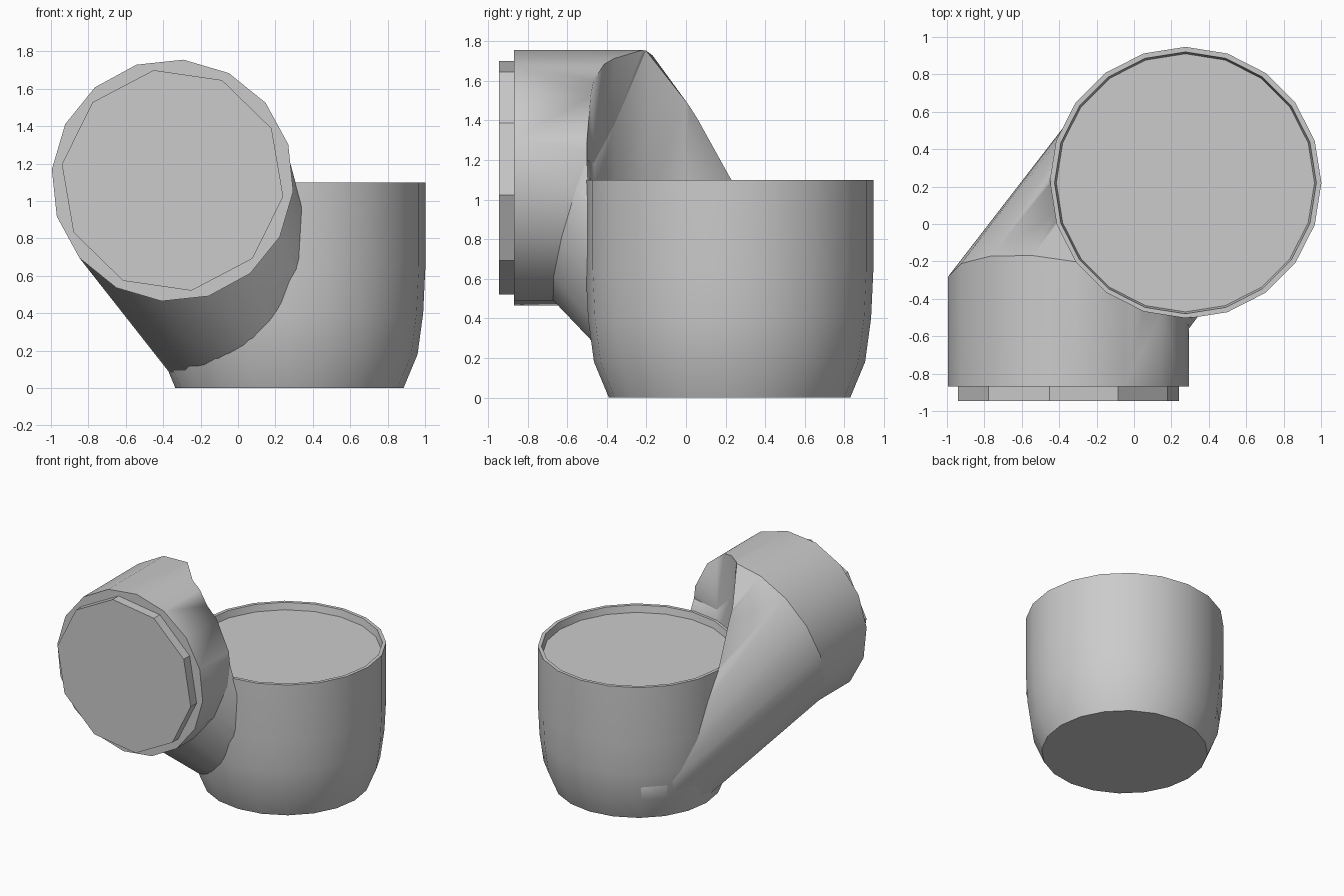
import bpy, bmesh, math
from mathutils import Vector

if "Cube" in bpy.data.objects:
    bpy.data.objects.remove(bpy.data.objects["Cube"], do_unlink=True)

grey = bpy.data.materials.new("plain_grey")
grey.use_nodes = True
grey.diffuse_color = (0.6, 0.6, 0.6, 1)
grey.node_tree.nodes["Principled BSDF"].inputs["Base Color"].default_value = (0.6, 0.6, 0.6, 1)

CUP = Vector((0.275, 0.22, 0))
HEAD = Vector((-0.35, -0.42, 1.11))
CUP_R, HEAD_R = 0.727, 0.648


def cup_ring(r, z, shrink=0.0, n=20):
    """Horizontal ring in the cup; shrinking keeps its back-left side in place."""
    mid = CUP + Vector((-0.7, 0.7, 0)) * shrink
    r -= shrink
    return [mid + Vector((r * math.cos(t), r * math.sin(t), z))
            for t in (math.tau * i / n for i in range(n))]


def head_ring(r, y=None, n=16):
    """Upright ring around the head axis; mitred when no y is given."""
    pts = []
    for i in range(n):
        t = math.tau * (i + 0.77) / n
        dx, dz = r * math.cos(t), r * math.sin(t)
        py = HEAD.y - 0.18 * dx + 0.35 * dz if y is None else y
        pts.append(Vector((HEAD.x + dx, py, HEAD.z + dz)))
    return pts


def finish(name, bm):
    bmesh.ops.recalc_face_normals(bm, faces=bm.faces)
    mesh = bpy.data.meshes.new(name)
    bm.to_mesh(mesh)
    bm.free()
    obj = bpy.data.objects.new(name, mesh)
    bpy.context.collection.objects.link(obj)
    mesh.materials.append(grey)
    bpy.ops.object.select_all(action='DESELECT')
    obj.select_set(True)
    bpy.context.view_layer.objects.active = obj
    bpy.ops.object.shade_smooth_by_angle(angle=math.radians(32))
    return obj


def loft(name, rings):
    """Skin equal rings in order and cap both ends."""
    bm = bmesh.new()
    loops = [[bm.verts.new(p) for p in ring] for ring in rings]
    for a, b in zip(loops, loops[1:]):
        for i in range(len(a)):
            j = (i + 1) % len(a)
            bm.faces.new((a[i], a[j], b[j], b[i]))
    bm.faces.new(loops[0])
    bm.faces.new(loops[-1])
    return finish(name, bm)


def hull(name, rings):
    """Wrap rings in one convex skin."""
    bm = bmesh.new()
    for ring in rings:
        for p in ring:
            bm.verts.new(p)
    out = bmesh.ops.convex_hull(bm, input=bm.verts)
    loose = {v for v in out["geom_interior"] if isinstance(v, bmesh.types.BMVert)}
    bmesh.ops.delete(bm, geom=list(loose), context='VERTS')
    bmesh.ops.dissolve_limit(bm, angle_limit=0.01, verts=bm.verts, edges=bm.edges)
    return finish(name, bm)


# Upright cup with a rounded foot and a shallow recessed lid
foot = [(0.61, 0), (0.685, 0.18), (0.715, 0.4)]
wall = foot + [(CUP_R, 0.65), (CUP_R, 1.1), (0.7, 1.1), (0.69, 1.045)]
loft("cup", [cup_ring(r, z) for r, z in wall])

# Sideways barrel and the slanted neck that joins it to the cup
mitre = head_ring(HEAD_R)
barrel = loft("barrel", [head_ring(HEAD_R, -0.87), mitre])
neck = hull("neck", [mitre] + [cup_ring(r, z, 0.11) for r, z in foot[:2] + [(0.7, 0.28)]])

# Clear the space above the cup
cutter = loft("cup_clearance", [cup_ring(CUP_R - 0.006, 0.98), cup_ring(CUP_R - 0.006, 2.2)])
cutter.hide_render = True
cutter.hide_set(True)
cutter.display_type = 'WIRE'
for part in (barrel, neck):
    cut = part.modifiers.new("clearance", 'BOOLEAN')
    cut.operation = 'DIFFERENCE'
    cut.solver = 'EXACT'
    cut.object = cutter

# Raised ten-sided plate on the barrel front
loft("front_plate", [head_ring(0.598, -0.85, 10), head_ring(0.598, -0.945, 10)])
